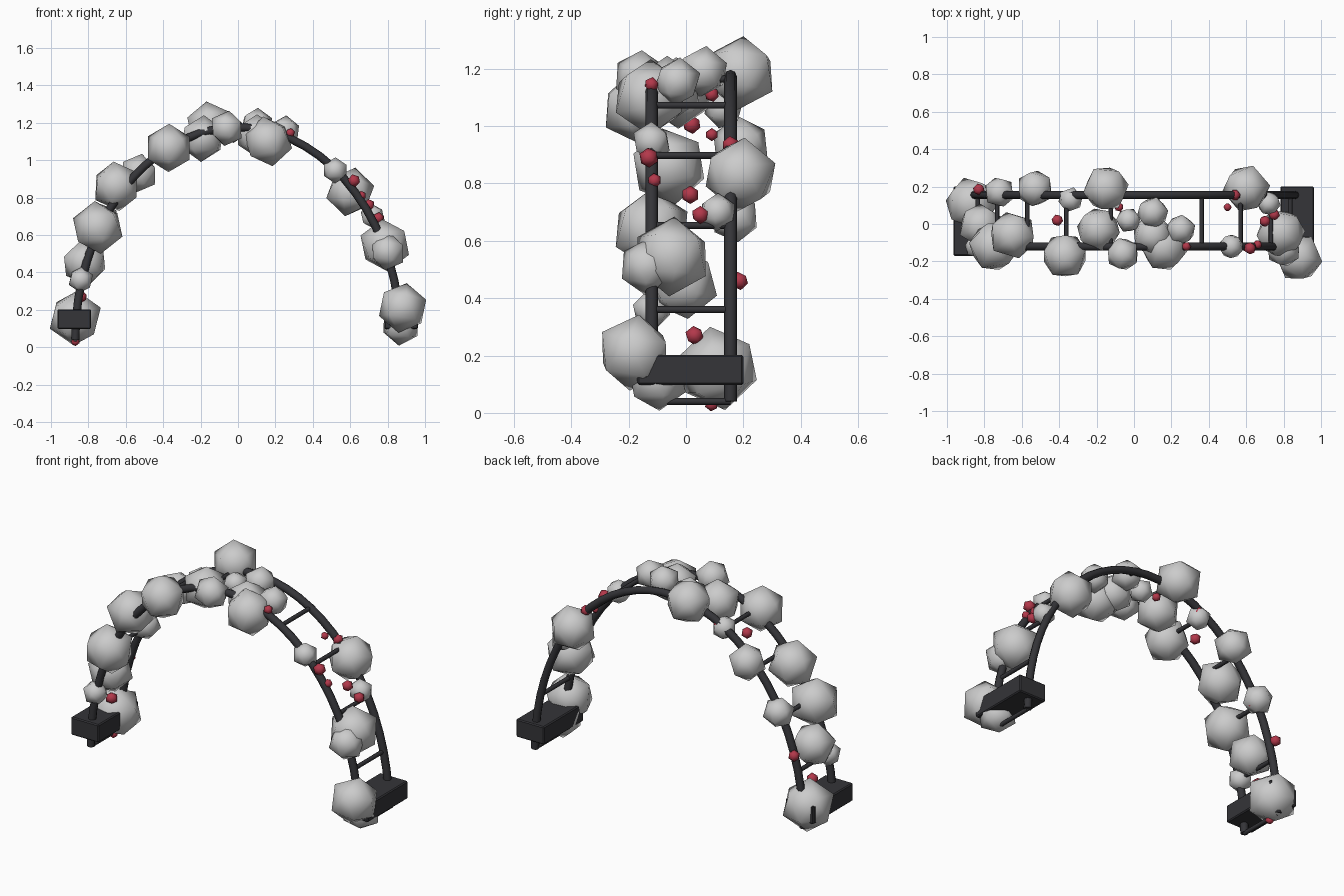
import bpy, math, random
from mathutils import Vector

if "Cube" in bpy.data.objects:
    bpy.data.objects.remove(bpy.data.objects["Cube"])

random.seed(4)


def material(name, color):
    m = bpy.data.materials.new(name)
    m.diffuse_color = color
    m.use_nodes = True
    m.node_tree.nodes["Principled BSDF"].inputs["Base Color"].default_value = m.diffuse_color
    return m


METAL = material("dark_metal", (0.035, 0.035, 0.04, 1))
RED = material("berry_red", (0.45, 0.04, 0.07, 1))
FRONT, BACK = -0.12, 0.155


def arch(t, y):
    return Vector((0.87 * math.cos(t), y, 0.04 + 1.135 * math.sin(t)))


def tube(name, points, radius):
    cu = bpy.data.curves.new(name, 'CURVE')
    cu.dimensions = '3D'
    cu.bevel_depth = radius
    cu.bevel_resolution = 2
    cu.use_fill_caps = True
    sp = cu.splines.new('POLY')
    sp.points.add(len(points) - 1)
    for p, co in zip(sp.points, points):
        p.co = (*co, 1)
    ob = bpy.data.objects.new(name, cu)
    bpy.context.collection.objects.link(ob)
    cu.materials.append(METAL)


def ball(name, x, y, z, r, mat=None):
    tilt = 0.2
    bpy.ops.mesh.primitive_ico_sphere_add(
        subdivisions=1, radius=r, location=(x, y, z),
        rotation=(random.uniform(-tilt, tilt), random.uniform(-tilt, tilt), random.uniform(0, 6.28)))
    ob = bpy.context.object
    ob.name = name
    bpy.ops.object.shade_smooth()
    if mat:
        ob.data.materials.append(mat)


# Two arched rails
for name, y in (("front_rail", FRONT), ("back_rail", BACK)):
    tube(name, [arch(math.pi * i / 33, y) for i in range(34)], 0.022)

# Rungs between the rails
for i in range(12):
    t = math.pi * i / 11
    tube(f"rung_{i}", [arch(t, FRONT), arch(t, BACK)], 0.012)

# Foot blocks
for name, x in (("left_foot_block", -0.875), ("right_foot_block", 0.872)):
    bpy.ops.mesh.primitive_cube_add(size=1, location=(x, 0.015, 0.15))
    ob = bpy.context.object
    ob.name = name
    ob.scale = (0.18, 0.37, 0.105)
    bpy.ops.object.transform_apply(location=False, rotation=False, scale=True)
    bev = ob.modifiers.new("bevel", 'BEVEL')
    bev.width = 0.006
    ob.data.materials.append(METAL)

# Foliage clumps, left foot to right foot: x, y, z, radius
clumps = [
    (-.87, .11, .155, .148), (-.84, -.12, .36, .07), (-.82, -.01, .45, .125),
    (-.75, -.12, .64, .142), (-.72, .17, .68, .087), (-.65, -.06, .86, .135),
    (-.53, .19, .93, .105), (-.37, -.17, 1.065, .13), (-.34, .13, 1.06, .07),
    (-.19, -.03, 1.115, .125), (-.15, .19, 1.185, .13), (-.06, -.16, 1.17, .095),
    (-.03, .02, 1.16, .07), (.10, .06, 1.19, .09),
]
clumps2 = [
    (.10, -.06, 1.13, .115), (.25, -.03, 1.155, .085), (.16, -.125, 1.1, .135),
    (.52, -.12, .945, .07), (.60, .19, .83, .133), (.72, .11, .70, .068),
    (.785, -.05, .545, .14), (.80, -.135, .51, .1), (.88, -.18, .21, .135),
    (.87, -.10, .115, .108),
]
for i, c in enumerate(clumps + clumps2):
    ball(f"foliage_{i}", *c)

# Berries
berries = [
    (-.87, .09, .03, .025), (-.84, .03, .27, .034), (-.84, -.13, .37, .03),
    (-.83, .185, .46, .033), (-.69, .165, .64, .026), (-.41, .02, 1.005, .033),
    (-.32, .15, 1.08, .033), (-.08, .09, 1.11, .026), (.28, -.12, 1.145, .026),
    (.50, .09, .97, .023), (.54, .155, .935, .031), (.62, -.13, .89, .035),
    (.66, -.11, .81, .026), (.70, .015, .76, .032), (.75, .05, .69, .032),
]
for i, b in enumerate(berries):
    ball(f"berry_{i}", *b, RED)
